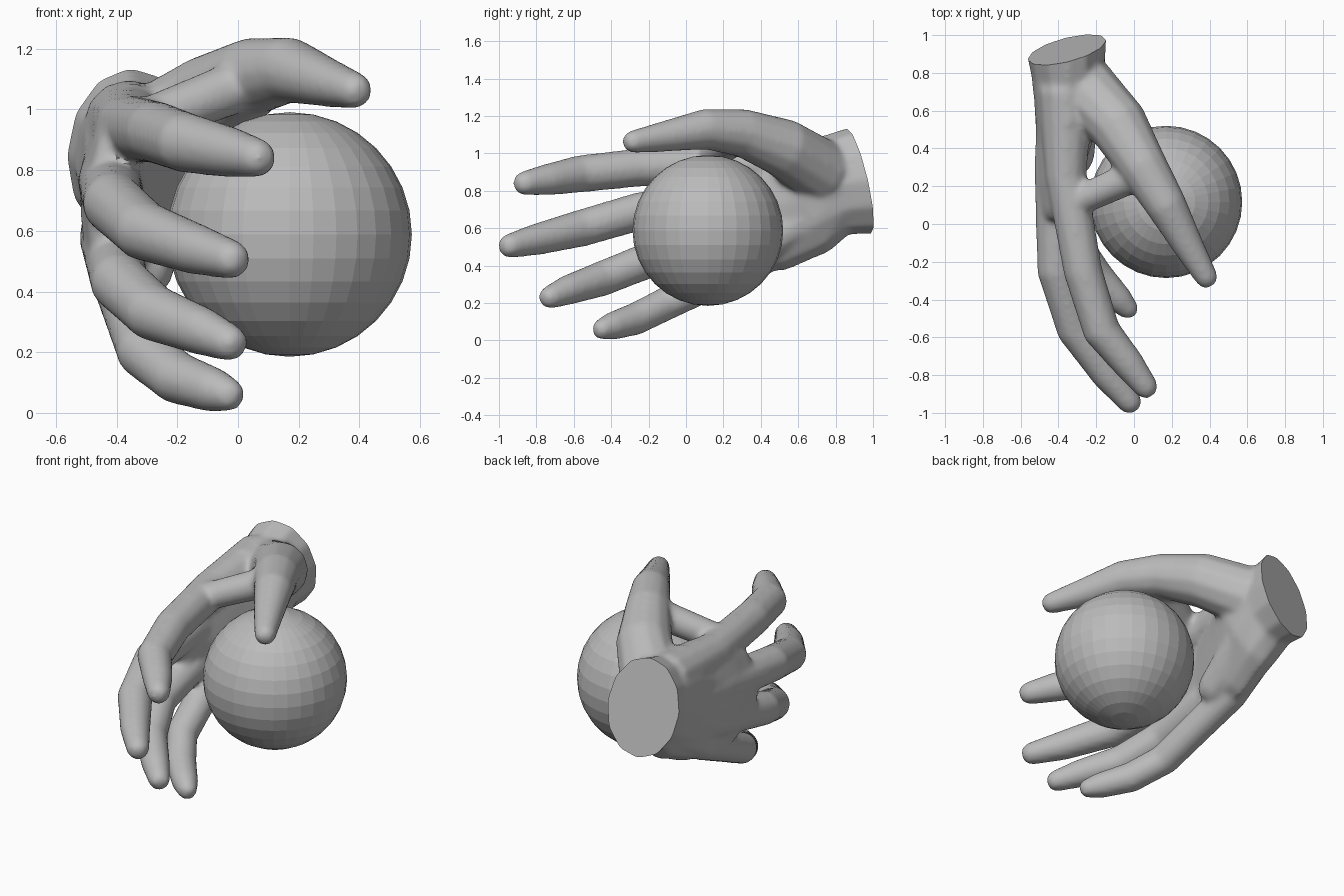
import bpy, bmesh, math
from mathutils import Vector

cube = bpy.data.objects.get("Cube")
if cube:
    bpy.data.objects.remove(cube, do_unlink=True)

# One plain clay grey for everything
GREY = (0.5, 0.5, 0.5, 1)
grey = bpy.data.materials.new("clay_grey")
grey.use_nodes = True
grey.diffuse_color = GREY
grey.node_tree.nodes["Principled BSDF"].inputs["Base Color"].default_value = GREY


def add_object(name, bm):
    mesh = bpy.data.meshes.new(name)
    bm.to_mesh(mesh)
    bm.free()
    mesh.materials.append(grey)
    obj = bpy.data.objects.new(name, mesh)
    bpy.context.collection.objects.link(obj)
    return obj


def domed_end(end, neighbour, radius):
    """Two shrinking rings that round off the end of a tube."""
    outward = (end - neighbour).normalized()
    return [(end + outward * radius[0] * reach, (radius[0] * scale, radius[1] * scale))
            for reach, scale in ((0.5, 0.82), (0.8, 0.45))]


def tube(bm, *stations, sides=12):
    """Round-ended tube through (x, y, z, half_width[, half_height]) stations."""
    body = [(Vector(s[:3]), (s[3], s[-1])) for s in stations]
    start = domed_end(body[0][0], body[1][0], body[0][1])
    finish = domed_end(body[-1][0], body[-2][0], body[-1][1])
    path = start[::-1] + body + finish
    rings = []
    for i, (centre, (width, height)) in enumerate(path):
        ahead, behind = path[min(i + 1, len(path) - 1)][0], path[max(i - 1, 0)][0]
        along = (ahead - behind).normalized()
        side = along.cross(Vector((0, 0, 1))).normalized()
        up = side.cross(along)
        angles = [math.tau * k / sides for k in range(sides)]
        rings.append([bm.verts.new(centre + side * width * math.cos(t)
                                   + up * height * math.sin(t)) for t in angles])
    for low, high in zip(rings, rings[1:]):
        for k in range(sides):
            n = (k + 1) % sides
            bm.faces.new((low[k], low[n], high[n], high[k]))
    bm.faces.new(rings[0][::-1])
    bm.faces.new(rings[-1])


def finger(bm, size, wrist_height, palm, knuckle, middle_joint, end_joint, tip):
    """Finger and its palm bone, all tapering by the same profile."""
    root = (-.36, .7, wrist_height)
    taper = (.15, .11, .104, .101, .086, .066)
    joints = (root, palm, knuckle, middle_joint, end_joint, tip)
    tube(bm, *[(*joint, radius * size) for joint, radius in zip(joints, taper)])


bm = bmesh.new()

# Wrist and palm
tube(bm, (-.36, 1.1, .87, .22, .3), (-.36, .92, .855, .212, .292),
     (-.35, .8, .83, .195, .275), (-.34, .65, .78, .19, .33),
     (-.37, .45, .7, .15, .34), (-.41, .2, .66, .11, .31), (-.42, .04, .69, .08, .25))
# Heel of the palm
tube(bm, (-.3, .62, .64, .12), (-.31, .35, .47, .1))
# Thumb and the web beside it
tube(bm, (-.27, .72, .9, .18), (-.08, .52, 1.03, .16), (.05, .3, 1.11, .13),
     (.17, .1, 1.13, .11), (.29, -.12, 1.09, .083), (.385, -.285, 1.062, .062))
tube(bm, (-.3, .12, .96, .08), (.06, .28, 1.1, .09))
# Index finger
finger(bm, 1, .95, (-.36, .25, .94), (-.27, -.25, .925),
       (-.17, -.57, .89), (-.03, -.74, .86), (.065, -.865, .84))
# Middle finger
finger(bm, 1, .84, (-.42, .3, .76), (-.41, -.25, .69),
       (-.31, -.56, .6), (-.14, -.8, .54), (-.02, -.945, .505))
# Ring finger
finger(bm, .95, .74, (-.42, .35, .57), (-.39, -.2, .43),
       (-.28, -.45, .33), (-.12, -.63, .27), (-.025, -.73, .23))
# Little finger
finger(bm, .88, .64, (-.39, .4, .44), (-.31, -.1, .2),
       (-.2, -.27, .115), (-.08, -.4, .075), (-.03, -.45, .06))

bmesh.ops.recalc_face_normals(bm, faces=bm.faces)
hand = add_object("hand", bm)

# Fuse the parts into one soft skin
remesh = hand.modifiers.new("fuse", "REMESH")
remesh.mode = "VOXEL"
remesh.voxel_size = 0.014
soften = hand.modifiers.new("soften", "SMOOTH")
soften.factor = 0.5
soften.iterations = 14
graph = bpy.context.evaluated_depsgraph_get()
skin = bpy.data.meshes.new_from_object(hand.evaluated_get(graph))
hand.modifiers.clear()

# Slice the wrist to a flat, slightly tilted end
bm = bmesh.new()
bm.from_mesh(skin)
bpy.data.meshes.remove(skin)
bmesh.ops.bisect_plane(bm, geom=bm.verts[:] + bm.edges[:] + bm.faces[:],
                       plane_co=(-.36, .92, .855), plane_no=(-.25, 1, .23),
                       clear_outer=True)
bmesh.ops.edgeloop_fill(bm, edges=[e for e in bm.edges if e.is_boundary])
bmesh.ops.recalc_face_normals(bm, faces=bm.faces)
bm.to_mesh(hand.data)
bm.free()

bpy.ops.object.select_all(action="DESELECT")
hand.select_set(True)
bpy.context.view_layer.objects.active = hand
bpy.ops.object.shade_smooth_by_angle(angle=math.radians(40))

# Faceted ball held in the palm
bm = bmesh.new()
bmesh.ops.create_uvsphere(bm, u_segments=32, v_segments=16, radius=0.403)
ball = add_object("ball", bm)
ball.location = (0.17, 0.117, 0.588)
